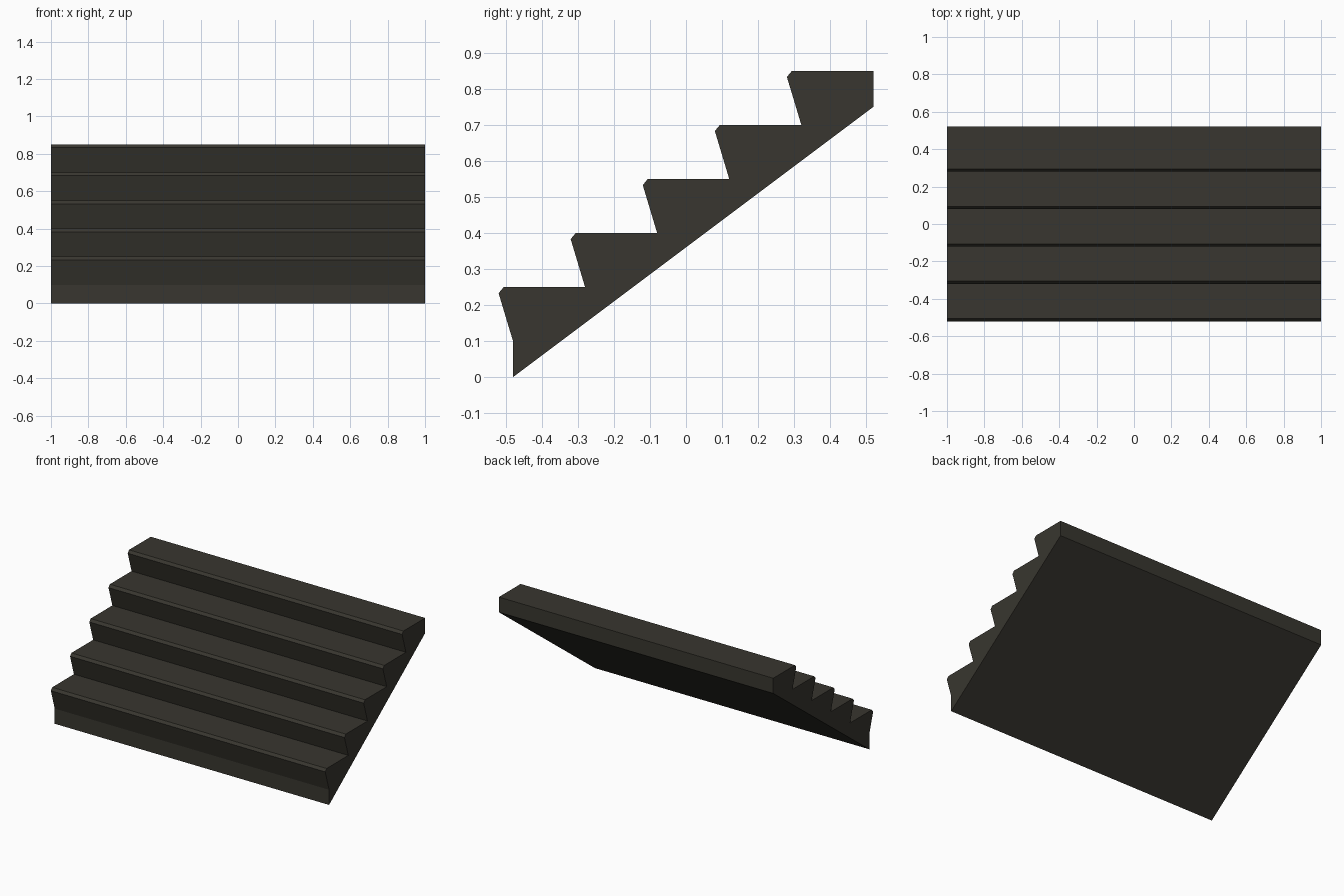
import bpy, bmesh

if "Cube" in bpy.data.objects:
    bpy.data.objects.remove(bpy.data.objects["Cube"])

STEPS, RUN, RISE, HALF_W = 5, 0.20, 0.15, 1.0

stone = bpy.data.materials.new("dark_stone")
stone.diffuse_color = (0.040, 0.037, 0.029, 1)
stone.use_nodes = True
stone.node_tree.nodes["Principled BSDF"].inputs["Base Color"].default_value = stone.diffuse_color

# Side profile (y, z): sloped underside, raked risers, chamfered nosings
profile = [(-0.48, 0.0)]
for i in range(STEPS):
    y, z = -0.48 + RUN * i, 0.10 + RISE * i
    profile += [(y, z), (y - 0.04, z + 0.133), (y - 0.026, z + RISE)]
profile += [(0.52, 0.85), (0.52, 0.75)]

# Extrude the profile across the full width
bm = bmesh.new()
face = bm.faces.new([bm.verts.new((-HALF_W, y, z)) for y, z in profile])
ext = bmesh.ops.extrude_face_region(bm, geom=[face])
moved = [v for v in ext["geom"] if isinstance(v, bmesh.types.BMVert)]
bmesh.ops.translate(bm, verts=moved, vec=(2 * HALF_W, 0, 0))
bmesh.ops.recalc_face_normals(bm, faces=bm.faces)

mesh = bpy.data.meshes.new("stair_flight")
bm.to_mesh(mesh)
bm.free()
mesh.materials.append(stone)
bpy.context.collection.objects.link(bpy.data.objects.new("stair_flight", mesh))
